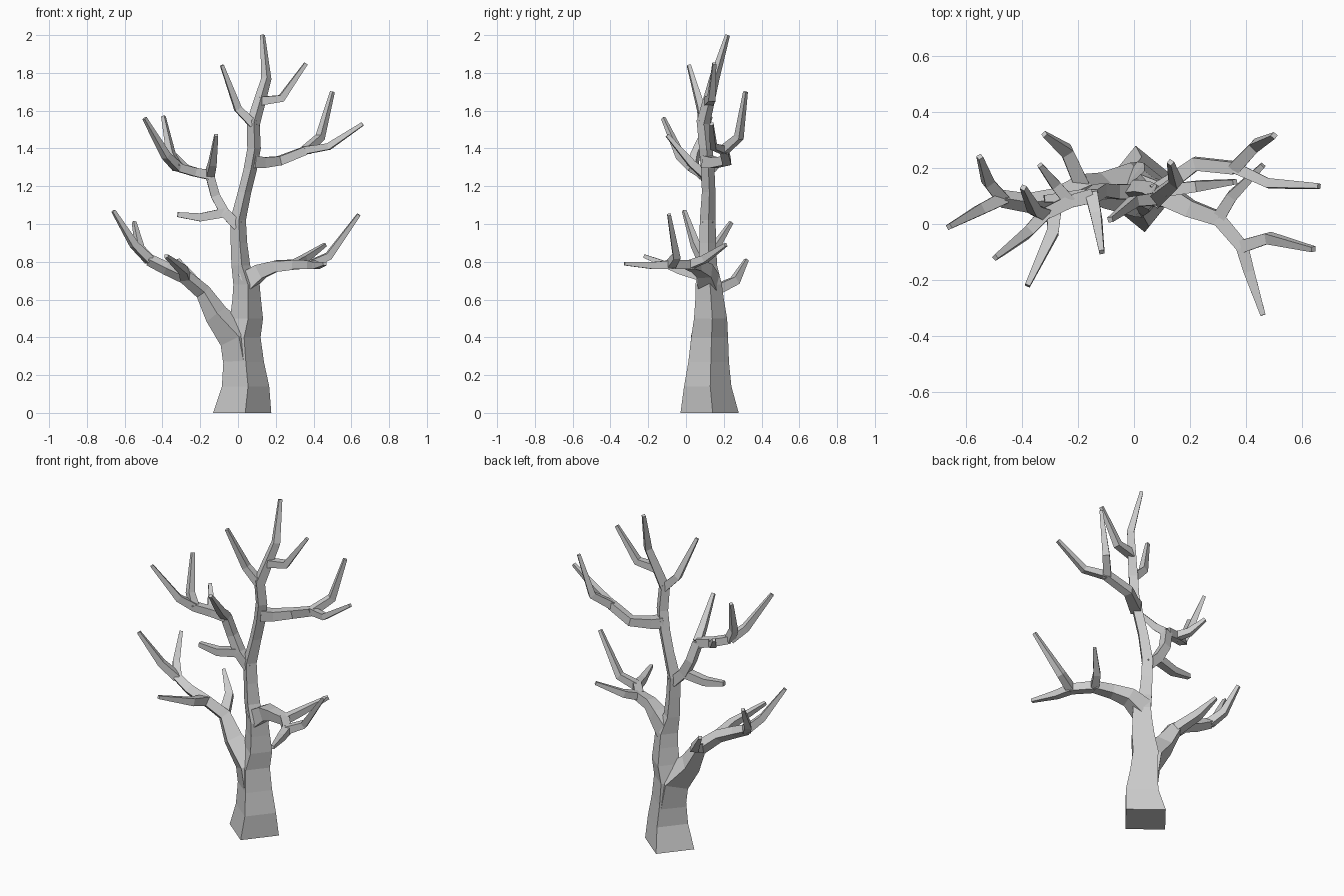
import bpy
import bmesh
import math
from mathutils import Vector

default_cube = bpy.data.objects.get("Cube")
if default_cube:
    bpy.data.objects.remove(default_cube, do_unlink=True)

bark = bpy.data.materials.new("grey_bark")
bark.use_nodes = True
bark_colour = (.6, .6, .6, 1)
bark.diffuse_color = bark_colour
bark.node_tree.nodes["Principled BSDF"].inputs["Base Color"].default_value = bark_colour

UP = Vector((0, 0, 1))


def sweep(name, points, radii, level=False):
    """Sweep a four-sided section along a path; level keeps every ring horizontal."""
    path = [Vector(p) for p in points]
    bm = bmesh.new()
    rings = []
    across = None
    for i, (centre, radius) in enumerate(zip(path, radii)):
        before = path[max(i - 1, 0)]
        after = path[min(i + 1, len(path) - 1)]
        # Ring plane halves the angle between neighbouring segments
        incoming = (centre - before).normalized()
        outgoing = (after - centre).normalized()
        tangent = UP if level else (incoming + outgoing).normalized()
        if across is None:
            if tangent.z > .9:
                # Upright wood keeps its corners to the front and sides
                turn = math.radians(6)
                across = Vector((math.cos(turn), math.sin(turn), 0))
            else:
                side = tangent.cross(UP).normalized()
                across = side + side.cross(tangent)
        # Carry the section along without twisting
        across = (across - tangent * across.dot(tangent)).normalized()
        other = tangent.cross(across)
        corners = (across, other, -across, -other)
        rings.append([bm.verts.new(centre + c * radius) for c in corners])
    for low, high in zip(rings, rings[1:]):
        for k in range(4):
            n = (k + 1) % 4
            bm.faces.new((low[k], low[n], high[n], high[k]))
    bm.faces.new(rings[0][::-1])
    bm.faces.new(rings[-1])
    bmesh.ops.recalc_face_normals(bm, faces=bm.faces)
    mesh = bpy.data.meshes.new(name)
    bm.to_mesh(mesh)
    bm.free()
    mesh.materials.append(bark)
    obj = bpy.data.objects.new(name, mesh)
    bpy.context.collection.objects.link(obj)


def limb(name, *points, thick, thin=.032):
    """A bough that narrows quickly from its root."""
    last = len(points) - 1
    radii = [thin + (thick - thin) * (1 - i / last) ** 1.5 for i in range(last + 1)]
    sweep(name, points, radii)


def twig(name, *points, thick=.032, thin=.013):
    """An end shoot that stays full and then tapers to a blunt tip."""
    last = len(points) - 1
    radii = [thick + (thin - thick) * (i / last) ** 2 for i in range(last + 1)]
    sweep(name, points, radii)


# Trunk: centre x, y, z and half diagonal of each ring
trunk_rings = [
    (.022, .125, 0, .155), (.04, .115, .14, .126), (.03, .12, .27, .108),
    (.022, .125, .4, .098), (.045, .13, .5, .088), (.046, .125, .6, .076),
    (.045, .12, .68, .07), (.015, .115, .78, .05), (.005, .115, .9, .044),
    (0, .115, 1.02, .042), (.035, .12, 1.17, .036), (.065, .115, 1.29, .036),
    (.085, .105, 1.4, .036), (.08, .09, 1.55, .034),
]
sweep("trunk", [r[:3] for r in trunk_rings], [r[3] for r in trunk_rings], level=True)

# Low bough on the right side, growing out of the trunk and forking at its end
low_right_bend = (-.185, .135, .64)
low_right_elbow = (-.28, .09, .72)
low_right_fork = (-.47, .09, .81)
sweep("low_right_bough",
      [(.025, .122, .24), (-.005, .122, .4), (-.115, .12, .52), low_right_bend,
       low_right_elbow, (-.38, .075, .765), low_right_fork],
      [.1, .097, .064, .043, .038, .035, .032])
twig("low_right_outer_twig", low_right_fork, (-.55, .05, .89), (-.66, -.01, 1.07))
twig("low_right_rear_twig", low_right_fork, (-.52, .15, .87), (-.55, .24, 1.01))
twig("low_right_back_shoot", low_right_bend, (-.24, .26, .7), (-.32, .32, .81), thick=.038)
twig("low_right_front_shoot", low_right_elbow, (-.29, -.03, .755), (-.38, -.22, .83), thick=.036)

# Low bough on the left side, forking twice
low_left_fork = (.3, .02, .785)
low_left_second = (.385, -.08, .785)
limb("low_left_bough", (.04, .12, .69), (.12, .1, .75), (.2, .055, .777),
     low_left_fork, thick=.072, thin=.035)
limb("low_left_extension", low_left_fork, low_left_second, thick=.035)
twig("low_left_rear_twig", low_left_fork, (.35, .1, .815), (.46, .21, .89))
twig("low_left_front_twig", low_left_second, (.41, -.17, .78), (.46, -.325, .79))
twig("low_left_outer_twig", low_left_second, (.48, -.05, .83), (.64, -.09, 1.05))

# Middle bough on the right side
middle_root = (-.07, .115, 1.06)
middle_fork = (-.15, .1, 1.26)
middle_bend = (-.23, .08, 1.275)
middle_end = (-.32, .035, 1.3)
limb("middle_bough", (0, .115, .99), middle_root, (-.12, .12, 1.15),
     middle_fork, thick=.04)
limb("middle_extension", middle_fork, middle_bend, middle_end, thick=.036, thin=.03)
twig("middle_low_shoot", middle_root, (-.2, .1, 1.035), (-.32, .09, 1.05), thick=.034, thin=.018)
twig("middle_front_twig", middle_fork, (-.135, .03, 1.32), (-.115, -.1, 1.47))
twig("middle_back_shoot", middle_bend, (-.28, .14, 1.295), (-.335, .21, 1.365), thick=.03)
twig("middle_outer_twig", middle_end, (-.38, -.03, 1.36), (-.495, -.12, 1.56))
twig("middle_rear_twig", middle_end, (-.355, .05, 1.37), (-.395, .13, 1.57))

# High bough on the left side
high_fork = (.36, .2, 1.39)
limb("high_left_bough", (.075, .11, 1.33), (.13, .15, 1.325), (.22, .215, 1.335),
     high_fork, thick=.046, thin=.031)
twig("high_left_rear_twig", high_fork, (.435, .28, 1.46), (.5, .315, 1.7))
twig("high_left_outer_twig", high_fork, (.48, .145, 1.41), (.66, .135, 1.53), thick=.028)

# Crown shoots
crown = (.08, .09, 1.53)
crown_fork = (.115, .12, 1.65)
limb("crown_stem", crown, crown_fork, thick=.036)
twig("crown_right_shoot", crown, (0, .08, 1.61), (-.085, .015, 1.84))
twig("crown_top_shoot", crown_fork, (.15, .15, 1.77), (.13, .22, 2))
twig("crown_left_shoot", crown_fork, (.23, .135, 1.665), (.36, .15, 1.85))
